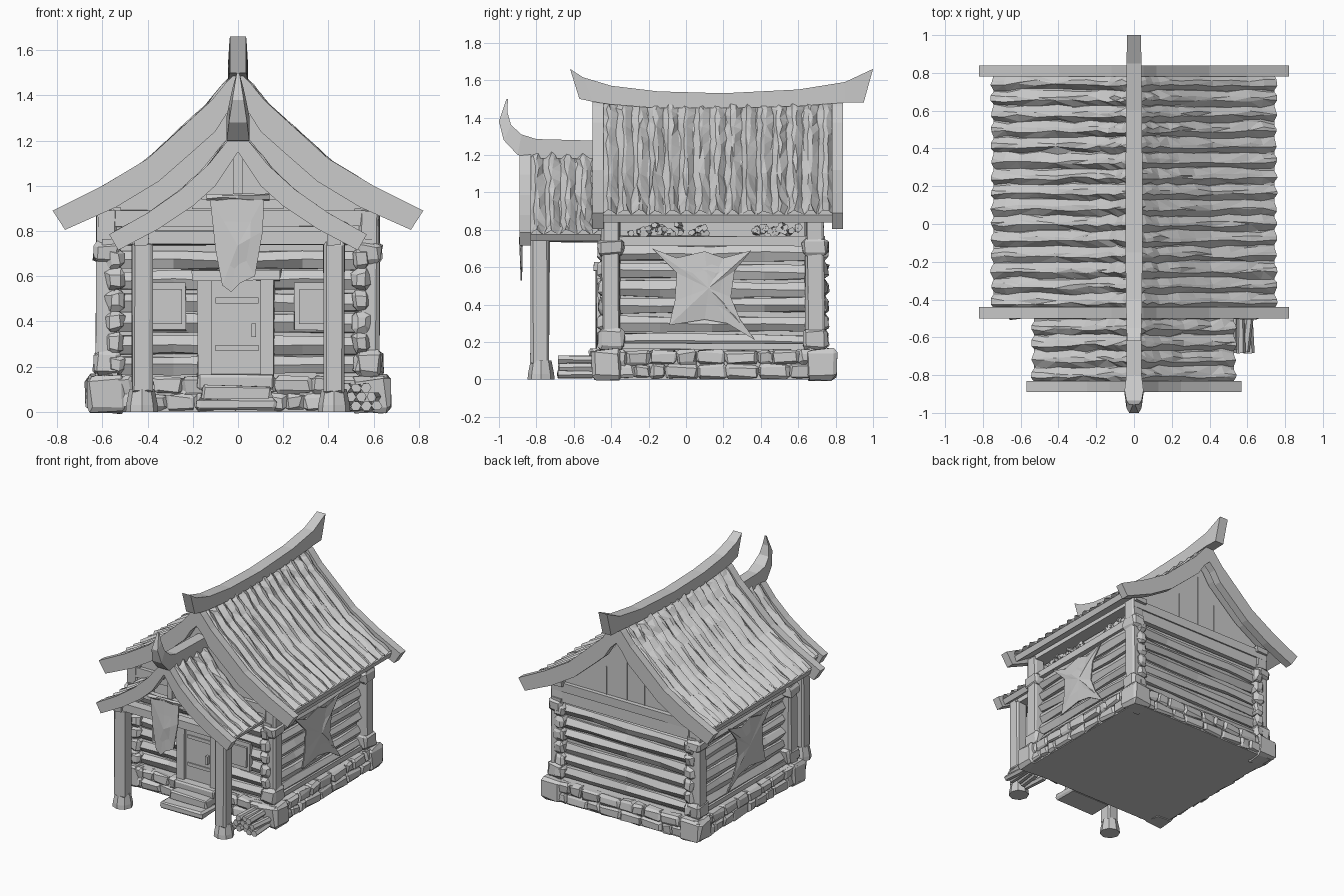
import bpy, bmesh, math, random
from mathutils import Vector

random.seed(7)
cube = bpy.data.objects.get("Cube")
if cube:
    bpy.data.objects.remove(cube, do_unlink=True)

grey = bpy.data.materials.new("plain_grey")
grey.use_nodes = True
grey.diffuse_color = (0.6, 0.6, 0.6, 1)
grey.node_tree.nodes["Principled BSDF"].inputs["Base Color"].default_value = grey.diffuse_color


def rnd(a):
    return random.uniform(-a, a)


def finish(name, bm, recalc=True):
    if recalc:
        bmesh.ops.recalc_face_normals(bm, faces=bm.faces)
    mesh = bpy.data.meshes.new(name)
    bm.to_mesh(mesh)
    bm.free()
    mesh.materials.append(grey)
    bpy.context.collection.objects.link(bpy.data.objects.new(name, mesh))


def box(bm, x, y, z, jitter=0.0, chamfer=0.0):
    """Box between the given (low, high) ranges, optionally rough-hewn."""
    part = bmesh.new()
    bmesh.ops.create_cube(part, size=1)
    for v in part.verts:
        v.co = [r[0] + (r[1] - r[0]) * (c + 0.5) for r, c in zip((x, y, z), v.co)]
    if chamfer:
        bmesh.ops.bevel(part, geom=part.edges[:], offset=chamfer, segments=1, affect='EDGES')
    for v in part.verts:
        v.co += Vector((rnd(jitter), rnd(jitter), rnd(jitter)))
    temp = bpy.data.meshes.new("temp")
    part.to_mesh(temp)
    part.free()
    bm.from_mesh(temp)
    bpy.data.meshes.remove(temp)


def loft(bm, rings):
    """Skin closed rings of points and cap both ends."""
    rows = [[bm.verts.new(p) for p in ring] for ring in rings]
    n = len(rows[0])
    for a, b in zip(rows, rows[1:]):
        for i in range(n):
            bm.faces.new((a[i], a[(i + 1) % n], b[(i + 1) % n], b[i]))
    bm.faces.new(rows[0])
    bm.faces.new(rows[-1][::-1])


def log(bm, a, b, r, sides=7, jitter=0.006, steps=4):
    a, b = Vector(a), Vector(b)
    quat = (b - a).to_track_quat('Z', 'Y')
    rings = []
    for k in range(steps + 1):
        mid = a.lerp(b, k / steps)
        rings.append([mid + quat @ Vector((math.cos(t) * r + rnd(jitter), math.sin(t) * r + rnd(jitter), 0))
                      for t in (math.tau * i / sides for i in range(sides))])
    loft(bm, rings)


def band(bm, outer, inner, y0, y1):
    """Mirrored pair of curved boards between two profiles."""
    for s in (-1, 1):
        loft(bm, [[(s * o[0], y0, o[1]), (s * i[0], y0, i[1]), (s * i[0], y1, i[1]), (s * o[0], y1, o[1])]
                  for o, i in zip(outer, inner)])


def shingles(name, profile, y0, y1, strips, height):
    """Wavy ridged strips running down both slopes."""
    bm = bmesh.new()
    pitch = (y1 - y0) / strips
    fine = []
    for (xa, za), (xb, zb) in zip(profile, profile[1:]):
        fine += [(xa, za), ((xa + xb) / 2, (za + zb) / 2)]
    fine.append(profile[-1])
    for s in (-1, 1):
        rows = []
        for j in range(strips * 3 + 1):
            k, phase = divmod(j, 3)
            offset, lift = ((0, 0), (0.35, 1), (0.6, 0.85))[phase]
            row = []
            for x, z in fine:
                h = height * lift + rnd(0.006)
                y = y0 + pitch * (k + offset) + rnd(0.009)
                row.append(bm.verts.new((s * (x + 0.6 * h), y, z + 0.8 * h)))
            rows.append(row)
        for a, b in zip(rows, rows[1:]):
            for i in range(len(fine) - 1):
                f = bm.faces.new((a[i], a[i + 1], b[i + 1], b[i]))
                f.normal_update()
                if f.normal.z < 0:
                    f.normal_flip()
    bmesh.ops.triangulate(bm, faces=bm.faces)
    finish(name, bm, recalc=False)


def cloth(name, outline, place, bulge):
    """Thin ragged sheet with a raised middle."""
    bm = bmesh.new()
    n = len(outline)
    cu, cv = sum(p[0] for p in outline) / n, sum(p[1] for p in outline) / n
    for depth in (0, 0.008):
        rim = [bm.verts.new(place(u, v, depth)) for u, v in outline]
        inner = [bm.verts.new(place((u + cu) / 2, (v + cv) / 2, depth + bulge * random.random())) for u, v in outline]
        hub = bm.verts.new(place(cu, cv, depth + bulge))
        for i in range(n):
            j = (i + 1) % n
            bm.faces.new((rim[i], rim[j], inner[j], inner[i]))
            bm.faces.new((inner[i], inner[j], hub))
        if depth:
            for i in range(n):
                bm.faces.new((first[i], first[(i + 1) % n], rim[(i + 1) % n], rim[i]))
        first = rim
    finish(name, bm)


# Stone foundation: core, corner blocks and two courses of rough stones
bm = bmesh.new()
box(bm, (-0.63, 0.63), (-0.47, 0.77), (0, 0.15))
for s in (-1, 1):
    for y in (-0.5, 0.64):
        box(bm, sorted((s * 0.5, s * 0.67)), (y, y + 0.16), (0, 0.16), 0.01, 0.02)
finish("foundation", bm)

bm = bmesh.new()


def course(lo, hi, place):
    for z in (0.005, 0.08):
        t = lo
        while t < hi - 0.03:
            end = min(t + random.uniform(0.07, 0.18), hi)
            place(t, end, z, z + 0.075)
            t = end


for s in (-1, 1):
    course(-0.49, 0.79, lambda a, b, z, w: box(bm, sorted((s * 0.58, s * 0.655)), (a, b), (z, w), 0.008, 0.014))
for y in (-0.49, 0.72):
    course(-0.64, 0.64, lambda a, b, z, w: box(bm, (a, b), (y, y + 0.07), (z, w), 0.008, 0.014))
for v in bm.verts:
    v.co.z = max(v.co.z, 0)
finish("foundation_stones", bm)

# Log walls around a plain core
bm = bmesh.new()
box(bm, (-0.55, 0.55), (-0.4, 0.68), (0.1, 0.76))
box(bm, (-0.5, 0.5), (-0.4, 0.68), (0.7, 0.9))
finish("wall_core", bm)
bm = bmesh.new()
for k in range(6):
    z = 0.205 + k * 0.094
    for s in (-1, 1):
        log(bm, (s * 0.545, -0.42, z), (s * 0.545, 0.7, z + rnd(0.01)), 0.045, 6, 0.008)
    for y in (-0.4, 0.68):
        log(bm, (-0.57, y, z), (0.57, y, z + rnd(0.01)), 0.045, 6, 0.008)
finish("wall_logs", bm)

# Corner posts with flared feet, caps and knobbly log ends
bm = bmesh.new()
for s in (-1, 1):
    for y, out in ((-0.4, -1), (0.69, 1)):
        x = s * 0.58
        box(bm, (x - 0.045, x + 0.045), (y - 0.05, y + 0.05), (0.15, 0.9), 0.006, 0.012)
        for lo, hi in ((0.16, 0.27), (0.66, 0.75)):
            box(bm, (x - 0.058, x + 0.058), (y - 0.068, y + 0.068), (lo, hi), 0.008, 0.018)
        for k in range(6):
            z = 0.165 + k * 0.094
            box(bm, (s * 0.545 - 0.04, s * 0.545 + 0.04), (y + out * 0.025 - 0.045, y + out * 0.025 + 0.045),
                (z, z + 0.09), 0.008, 0.02)
finish("corner_posts", bm)

# Sill, wall and tie beams
bm = bmesh.new()
for s in (-1, 1):
    x = s * 0.565
    box(bm, (x - 0.035, x + 0.035), (-0.46, 0.74), (0.715, 0.765), 0.004)
    box(bm, (x - 0.035, x + 0.035), (-0.46, 0.74), (0.16, 0.195), 0.004)
    box(bm, (x - 0.05, x + 0.05), (-0.44, 0.76), (0.865, 0.9), 0.004)
for y in (-0.45, 0.68):
    box(bm, (-0.62, 0.62), (y, y + 0.06), (0.82, 0.89), 0.005)
    box(bm, (-0.6, 0.6), (y + 0.01, y + 0.05), (0.74, 0.82), 0.004)
finish("beams", bm)

# Kindling stored under the eaves
bm = bmesh.new()
for s in (-1, 1):
    for lo, hi in ((-0.3, 0.1), (0.34, 0.62)):
        for k in range(22):
            y, z = random.uniform(lo, hi), random.uniform(0.775, 0.82)
            log(bm, (s * 0.48, y, z), (s * 0.58, y + rnd(0.03), z + rnd(0.015)), 0.018, 5, 0.004, 1)
finish("kindling", bm)

# Main roof
outer = [(0, 1.51), (0.05, 1.46), (0.12, 1.375), (0.23, 1.275), (0.4, 1.12), (0.6, 1.0), (0.82, 0.89)]
inner = [(0, 1.37), (0.05, 1.32), (0.1, 1.24), (0.19, 1.16), (0.35, 1.02), (0.54, 0.905), (0.765, 0.805)]


def lowered(curve, drop, reach):
    return [(x, z - drop) for x, z in curve[:-1]] + [(reach, curve[-1][1] + 0.03 - drop)]


bm = bmesh.new()
band(bm, lowered(outer, 0.04, 0.745), lowered(outer, 0.08, 0.73), -0.45, 0.79)
finish("roof_slab", bm)
shingles("roof_shingles", lowered(outer, 0.04, 0.74), -0.45, 0.79, 15, 0.03)
bm = bmesh.new()
for y in (-0.5, 0.78):
    band(bm, outer, inner, y, y + 0.06)
finish("bargeboards", bm)

# Gable panels with plank seams
bm = bmesh.new()
top = [(x, z + 0.03) for x, z in inner[:-1]] + [(0.61, 0.89)]
for y in (-0.42, 0.68):
    band(bm, top, [(x, 0.8) for x, z in top], y, y + 0.03)
for x, height in ((-0.15, 1.12), (0.0, 1.3), (0.17, 1.1)):
    box(bm, (x - 0.004, x + 0.004), (-0.425, 0.715), (0.88, height))
finish("gables", bm)


def beam(name, sections):
    bm = bmesh.new()
    loft(bm, [[(-w, a, b), (w, a, b), (w, c, d), (-w, c, d)] for a, b, c, d, w in sections])
    finish(name, bm)


# Upswept ridge beam
beam("ridge_beam", [(-0.62, 1.66, -0.57, 1.5, 0.036), (-0.55, 1.615, -0.5, 1.485, 0.04),
                    (-0.4, 1.57, -0.4, 1.47, 0.042), (-0.15, 1.54, -0.15, 1.45, 0.045),
                    (0.2, 1.53, 0.2, 1.45, 0.045), (0.6, 1.55, 0.6, 1.46, 0.042),
                    (0.85, 1.59, 0.85, 1.48, 0.04), (1.0, 1.66, 0.95, 1.48, 0.036)])

# Porch roof with horn-ended ridge
outer = [(0, 1.25), (0.05, 1.195), (0.13, 1.095), (0.25, 0.985), (0.4, 0.88), (0.57, 0.785)]
inner = [(0, 1.15), (0.05, 1.075), (0.1, 1.0), (0.2, 0.91), (0.35, 0.81), (0.53, 0.715)]
bm = bmesh.new()
band(bm, lowered(outer, 0.04, 0.53), lowered(outer, 0.075, 0.51), -0.85, -0.4)
finish("porch_slab", bm)
shingles("porch_shingles", lowered(outer, 0.04, 0.525), -0.84, -0.42, 5, 0.03)
bm = bmesh.new()
band(bm, outer, inner, -0.89, -0.83)
finish("porch_bargeboards", bm)
beam("porch_ridge", [(-0.42, 1.275, -0.42, 1.18, 0.04), (-0.8, 1.285, -0.8, 1.18, 0.04),
                     (-0.88, 1.31, -0.9, 1.2, 0.05), (-0.935, 1.36, -0.975, 1.28, 0.04),
                     (-0.955, 1.43, -1.0, 1.38, 0.025), (-0.952, 1.5, -0.96, 1.5, 0.006)])

# Porch frame: posts on stone feet, cross beam, rails and king post
bm = bmesh.new()
feet = bmesh.new()
for s in (-1, 1):
    x = s * 0.425
    box(bm, (x - 0.045, x + 0.045), (-0.83, -0.73), (0.08, 0.75), 0.004, 0.012)
    loft(feet, [[(x + r * math.cos(t), -0.775 + r * math.sin(t), z) for t in (math.tau * i / 8 for i in range(8))]
                for r, z in ((0.072, 0), (0.07, 0.03), (0.056, 0.1))])
    box(bm, (x - 0.03, x + 0.03), (-0.84, -0.42), (0.735, 0.79), 0.004)
box(bm, (-0.47, 0.47), (-0.82, -0.75), (0.74, 0.8), 0.004)
box(bm, (-0.2, 0.2), (-0.84, -0.79), (0.9, 0.94), 0.004)
box(bm, (-0.02, 0.02), (-0.82, -0.78), (0.79, 1.15))
finish("porch_frame", bm)
finish("porch_feet", feet)

# Hanging banner on its rod
cloth("banner", [(-0.125, 0.95), (0, 0.945), (0.115, 0.95), (0.11, 0.8), (0.075, 0.6), (0.01, 0.57),
                 (-0.03, 0.53), (-0.07, 0.56), (-0.1, 0.72)],
      lambda u, v, d: (u, -0.875 + 0.02 * (v - 0.6) - d, v), 0.012)
bm = bmesh.new()
log(bm, (-0.14, -0.87, 0.95), (0.14, -0.87, 0.95), 0.014)
finish("banner_rod", bm)

# Door, frame and handle
bm = bmesh.new()
box(bm, (-0.13, 0.11), (-0.455, -0.42), (0.16, 0.6))
for z in (0.27, 0.48):
    box(bm, (-0.1, 0.09), (-0.463, -0.45), (z, z + 0.025))
box(bm, (0.06, 0.08), (-0.48, -0.45), (0.33, 0.39))
finish("door", bm)
bm = bmesh.new()
for x in (-0.15, 0.13):
    box(bm, (x - 0.03, x + 0.03), (-0.48, -0.42), (0.15, 0.6), 0.004)
box(bm, (-0.2, 0.19), (-0.49, -0.42), (0.58, 0.63), 0.006)
finish("door_frame", bm)

# Shuttered windows
bm = bmesh.new()
for x in (-0.315, 0.335):
    box(bm, (x - 0.085, x + 0.085), (-0.46, -0.42), (0.36, 0.57), 0.004)
    box(bm, (x - 0.065, x + 0.065), (-0.472, -0.45), (0.39, 0.54), 0.002)
finish("windows", bm)

# Stone doorsteps
bm = bmesh.new()
box(bm, (-0.18, 0.17), (-0.68, -0.48), (0.01, 0.06), 0.006, 0.012)
box(bm, (-0.16, 0.15), (-0.6, -0.46), (0.05, 0.115), 0.006, 0.012)
box(bm, (-0.18, 0.16), (-0.52, -0.42), (0.1, 0.165), 0.004, 0.01)
finish("steps", bm)

# Firewood beside the porch
bm = bmesh.new()
for row in range(3):
    for k in range(5 - row):
        x = 0.43 + k * 0.046 + row * 0.023
        log(bm, (x, -0.67 + rnd(0.02), 0.026 + row * 0.04), (x + rnd(0.02), -0.5, 0.026 + row * 0.04), 0.023, 6, 0.003, 1)
finish("firewood", bm)

# Stretched hides on both side walls
hide = [(-0.18, 0.7), (-0.05, 0.65), (0.1, 0.685), (0.2, 0.65), (0.35, 0.69), (0.26, 0.58), (0.24, 0.44),
        (0.29, 0.32), (0.37, 0.21), (0.22, 0.3), (0.1, 0.32), (-0.09, 0.29), (-0.06, 0.42), (-0.05, 0.57)]
for side, s in (("left", 1), ("right", -1)):
    cloth(side + "_hide", hide, lambda u, v, d: (s * (0.598 + d), u, v), 0.015)
